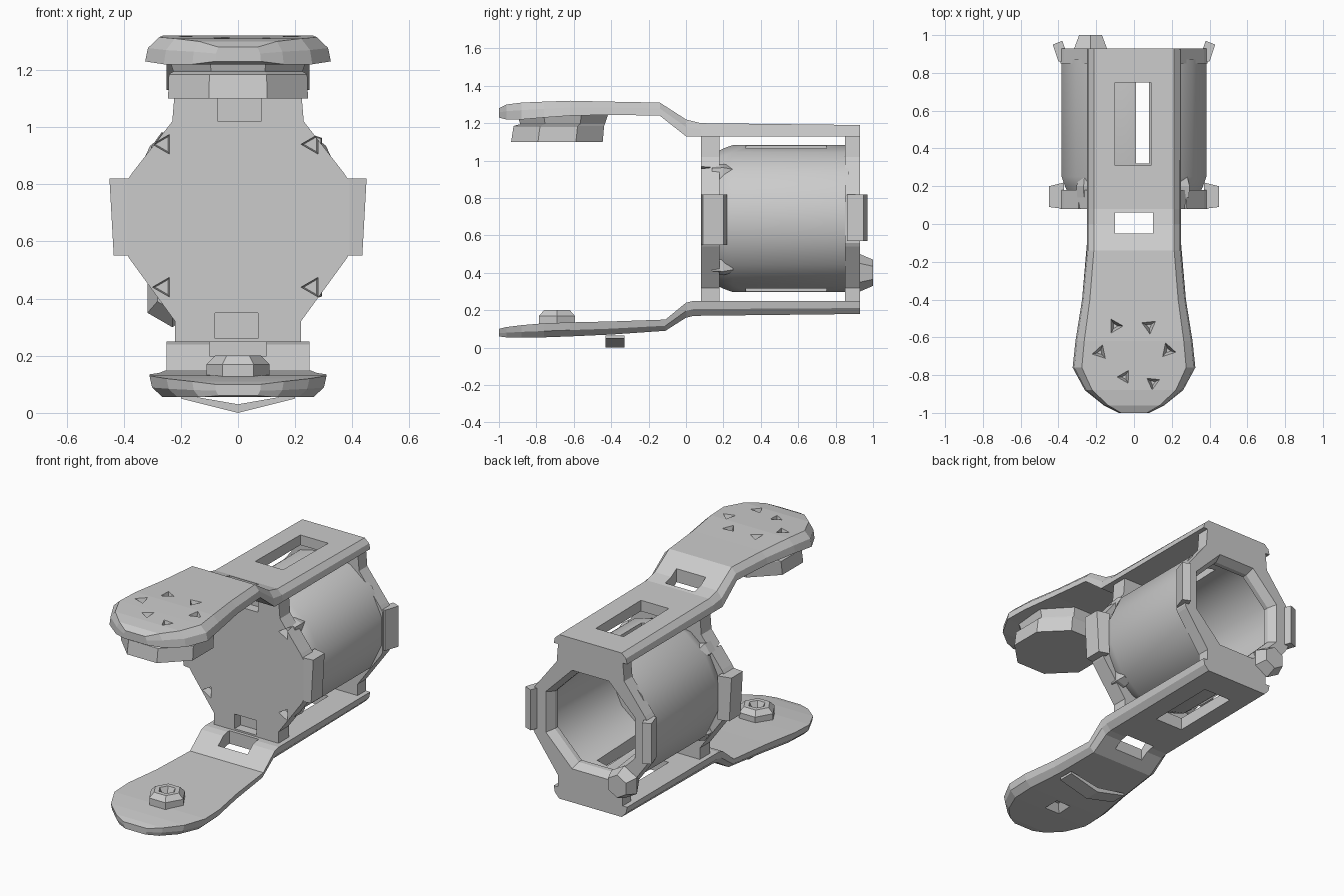
import bpy, bmesh, math
from mathutils import Matrix, Vector

cube = bpy.data.objects.get("Cube")
if cube:
    bpy.data.objects.remove(cube, do_unlink=True)

grey = bpy.data.materials.new("plain grey")
grey.use_nodes = True
COLOR = (0.6, 0.6, 0.6, 1)
grey.diffuse_color = COLOR
grey.node_tree.nodes["Principled BSDF"].inputs["Base Color"].default_value = COLOR
MID = 0.69  # height of the barrel axis


def finish(name, bm):
    bmesh.ops.recalc_face_normals(bm, faces=bm.faces)
    mesh = bpy.data.meshes.new(name)
    bm.to_mesh(mesh)
    bm.free()
    mesh.materials.append(grey)
    obj = bpy.data.objects.new(name, mesh)
    bpy.context.collection.objects.link(obj)
    return obj


def loft(name, rings):
    """Skin equal-length rings of points and cap both ends."""
    bm = bmesh.new()
    loops = [[bm.verts.new(p) for p in ring] for ring in rings]
    bm.faces.new(loops[0])
    bm.faces.new(loops[-1])
    for a, b in zip(loops, loops[1:]):
        for i in range(len(a)):
            j = (i + 1) % len(a)
            bm.faces.new((a[i], a[j], b[j], b[i]))
    return finish(name, bm)


def box(name, lo, hi):
    bm = bmesh.new()
    size = Vector(hi) - Vector(lo)
    mid = (Vector(hi) + Vector(lo)) / 2
    bmesh.ops.create_cube(bm, size=1, matrix=Matrix.Translation(mid) @ Matrix.Diagonal((*size, 1)))
    return finish(name, bm)


def circle(sides, radius, center, axis, turn=0.5):
    pts = []
    for i in range(sides):
        a = 2 * math.pi * (i + turn) / sides
        u, v = radius * math.cos(a), radius * math.sin(a)
        offset = Vector((u, v, 0)) if axis == "z" else Vector((u, 0, v))
        pts.append(Vector(center) + offset)
    return pts


def prism_y(name, outline, y0, y1):
    return loft(name, [[(x, y, z) for x, z in outline] for y in (y0, y1)])


def cut(obj, cutters):
    for cutter in cutters:
        mod = obj.modifiers.new("cut", "BOOLEAN")
        mod.operation, mod.object, mod.solver = "DIFFERENCE", cutter, "EXACT"
        bpy.context.view_layer.objects.active = obj
        bpy.ops.object.modifier_apply(modifier=mod.name)
        bpy.data.objects.remove(cutter, do_unlink=True)


def arm(name, stations):
    """Strap with a bevelled outer face: stations of y, half width, inner z, outer z."""
    rings = []
    for y, w, zi, zo in stations:
        zm = zi + 0.55 * (zo - zi)
        half = [(w, y, zi), (w * 0.97, y, zm), (w * 0.85, y, zo)]
        rings.append(half + [(-x, y, z) for x, y, z in reversed(half)])
    obj = loft(name, rings)
    z0, z1 = min(s[3] for s in stations) - 0.3, max(s[3] for s in stations) + 0.3
    cut(obj, [box("slot", (-0.1, 0.31, z0), (0.09, 0.75, z1)),
              box("bend_hole", (-0.1, -0.05, z0), (0.1, 0.06, z1))])
    return obj


# Upper and lower arms
upper = arm("upper_arm", [
    (0.93, 0.25, 1.13, 1.19), (0.08, 0.25, 1.13, 1.2), (0, 0.25, 1.13, 1.22),
    (-0.14, 0.25, 1.24, 1.31), (-0.4, 0.275, 1.245, 1.315), (-0.62, 0.31, 1.24, 1.32),
    (-0.76, 0.325, 1.23, 1.315), (-0.88, 0.26, 1.22, 1.31), (-0.96, 0.16, 1.22, 1.3),
    (-1, 0.08, 1.23, 1.28)])
lower = arm("lower_arm", [
    (0.93, 0.25, 0.25, 0.18), (0.04, 0.25, 0.25, 0.17), (0, 0.25, 0.24, 0.16),
    (-0.11, 0.25, 0.15, 0.09), (-0.4, 0.275, 0.14, 0.07), (-0.62, 0.31, 0.135, 0.06),
    (-0.76, 0.31, 0.13, 0.055), (-0.88, 0.25, 0.12, 0.055), (-0.96, 0.16, 0.11, 0.055),
    (-1, 0.08, 0.1, 0.06)])

# Small dents around the upper head and one under the lower head
dents = [(-0.1, -0.54), (0.08, -0.54), (-0.18, -0.68), (0.18, -0.67), (0.1, -0.84), (-0.05, -0.81)]
cut(upper, [loft("dent", [circle(3, 0.015, (x, y, 1.27), "z", i * 0.3),
                          circle(3, 0.055, (x, y, 1.34), "z", i * 0.3)])
            for i, (x, y) in enumerate(dents)])
cut(lower, [loft("dent", [circle(4, 0.03, (0, -0.69, 0.1), "z"),
                          circle(4, 0.09, (0, -0.69, 0.04), "z")])])

# Jaw pad under the upper head
loft("upper_pad", [circle(8, r, (0, y, z), "z") for r, y, z in (
    (0.265, -0.69, 1.1), (0.262, -0.68, 1.185), (0.245, -0.66, 1.195), (0.265, -0.66, 1.25))])

# Stud on the lower head, with a sunken top
loft("lower_stud", [circle(6, r, (0, -0.69, z), "z", 0)
                    for r, z in ((0.11, 0.12), (0.11, 0.17), (0.08, 0.2), (0.05, 0.2), (0.03, 0.16))])

# Bent strip under the lower arm
prism_y("lower_strip", [(-0.2, 0.065), (0, 0.03), (0.2, 0.065), (0.2, 0.05), (0, 0), (-0.2, 0.05)],
        -0.43, -0.33)

# Outline shared by the front plate and the back flange
half = [(0.22, 0.24), (0.22, 0.32), (0.38, 0.54), (0.39, 0.56),
        (0.39, 0.81), (0.37, 0.84), (0.23, 1.02), (0.22, 1.14)]
outline = half + [(-x, z) for x, z in reversed(half)]

# Front plate with notches and corner dents
plate = prism_y("front_plate", outline, 0.08, 0.18)
cutters = [box("notch", (-0.07, 0.05, 1.02), (0.08, 0.14, 1.1)),
           box("notch", (-0.08, 0.05, 0.26), (0.07, 0.14, 0.35))]
for x in (-0.26, 0.26):
    for z in (0.44, 0.94):
        cutters.append(loft("dent", [circle(3, 0.045, (x, 0.05, z), "y"),
                                     circle(3, 0.03, (x, 0.13, z), "y")]))
cut(plate, cutters)

# Side tabs and corner lugs
for side, s in (("left", 1), ("right", -1)):
    loft(f"{side}_front_tab", [[(s * 0.37, 0.08, z), (s * w, 0.09, z), (s * w, 0.2, z),
                                (s * 0.37, 0.22, z)] for z, w in ((0.55, 0.435), (0.82, 0.45))])
    loft(f"{side}_back_tab", [[(s * 0.34, 0.86, z), (s * 0.4, 0.86, z), (s * 0.43, 0.95, z),
                               (s * 0.38, 0.97, z)] for z in (0.57, 0.82)])
    for level, z in (("lower", 0.44), ("upper", 0.93)):
        loft(f"{side}_{level}_lug", [circle(5, r, (s * 0.25, y, z), "y")
                                     for r, y in ((0.05, 0.14), (0.055, 0.2), (0.04, 0.25))])

# Hollow barrel, open at the back
barrel = loft("barrel", [circle(14, r, (0, y, MID), "y") for r, y in (
    (0.36, 0.17), (0.375, 0.2), (0.393, 0.25), (0.393, 0.87), (0.33, 0.87), (0.31, 0.28))])
cut(barrel, [box("slit", (0.01, 0.32, 0), (0.08, 0.75, 1.5))])
bpy.ops.object.select_all(action="DESELECT")
barrel.select_set(True)
bpy.ops.object.shade_smooth_by_angle(angle=math.radians(30))

# Back flange with a bevelled mouth
flange = prism_y("back_flange", outline, 0.85, 0.93)
cut(flange, [loft("mouth", [circle(8, r, (0, y, MID), "y")
                            for r, y in ((0.3, 0.8), (0.3, 0.88), (0.34, 0.95))])])

# Knob on the back flange
loft("back_knob", [circle(6, r, (-0.23, y, z), "y") for r, y, z in (
    (0.06, 0.86, 0.42), (0.1, 0.93, 0.4), (0.07, 1, 0.4))])
